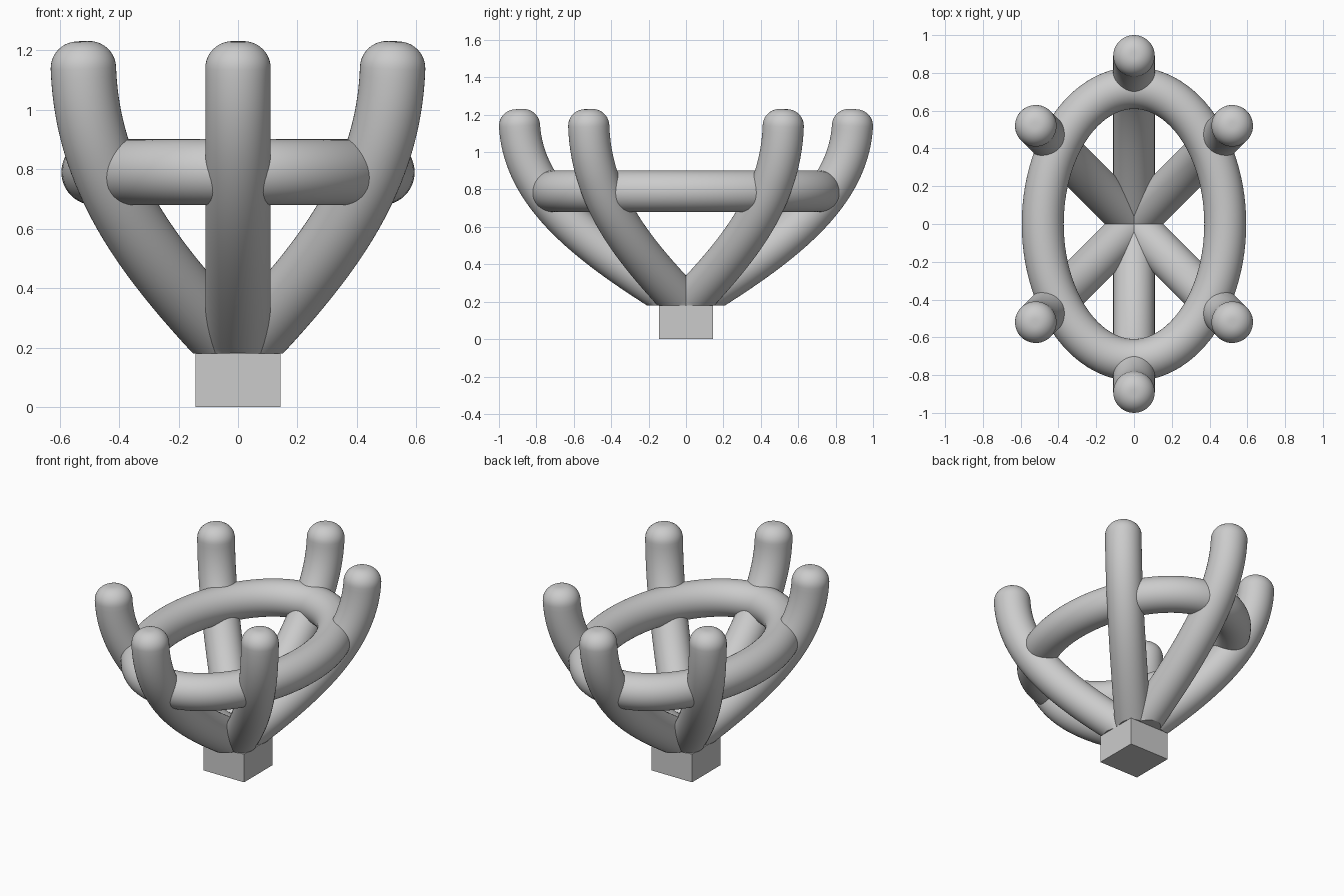
import bpy, bmesh
from math import sin, cos, pi, atan2
from mathutils import Vector

if "Cube" in bpy.data.objects:
    bpy.data.objects.remove(bpy.data.objects["Cube"])

R = 0.11        # tube radius
SIDES = 48
BASE_Z = 0.18
UP = Vector((0, 0, 1))


def bridge(bm, a, b):
    n = len(a)
    for i in range(n):
        j = (i + 1) % n
        bm.faces.new((a[i], a[j], b[j], b[i]))


def ring_verts(bm, centre, u, v, r):
    return [bm.verts.new(centre + u * (r * cos(2 * pi * k / SIDES)) + v * (r * sin(2 * pi * k / SIDES)))
            for k in range(SIDES)]


def finish(bm, name, smooth=True):
    bmesh.ops.recalc_face_normals(bm, faces=bm.faces)
    mesh = bpy.data.meshes.new(name)
    bm.to_mesh(mesh)
    bm.free()
    ob = bpy.data.objects.new(name, mesh)
    bpy.context.collection.objects.link(ob)
    if smooth:
        bpy.context.view_layer.objects.active = ob
        ob.select_set(True)
        bpy.ops.object.shade_smooth_by_angle(angle=0.6)
        ob.select_set(False)
    return ob


def prong(name, tip_x, tip_y):
    """Curved tube from the base centre to a rounded tip, cut flat on the base."""
    tip = Vector((tip_x, tip_y, 0))
    side = UP.cross(tip).normalized()
    p = [tip * h + UP * z for h, z in ((0, BASE_Z), (0.55, 0.478), (0.974, 0.75), (1, 1.14))]
    bm = bmesh.new()
    rings = []
    steps = 40
    for i in range(steps + 1):
        t = i / steps
        s = 1 - t
        c = p[0] * s**3 + p[1] * 3 * s * s * t + p[2] * 3 * s * t * t + p[3] * t**3
        tan = ((p[1] - p[0]) * s * s + (p[2] - p[1]) * 2 * s * t + (p[3] - p[2]) * t * t).normalized()
        v = tan.cross(side)
        ring = ring_verts(bm, c, side, v, R)
        # keep the lowest rings on or above the flat base plane
        for vert in ring:
            if i == 0 or vert.co.z < BASE_Z:
                vert.co -= tan * ((vert.co.z - BASE_Z) / tan.z)
        rings.append(ring)
    # rounded tip with a tiny flat top
    b = 0.09
    for k in range(1, 11):
        a = k / 10 * pi / 2
        rings.append(ring_verts(bm, p[3] + tan * (b * sin(a)), side, v, R - b + b * cos(a)))
    for a, c in zip(rings, rings[1:]):
        bridge(bm, a, c)
    bm.faces.new(rings[0])
    bm.faces.new(rings[-1])
    bmesh.ops.remove_doubles(bm, verts=bm.verts, dist=1e-5)
    return finish(bm, name)


# Square base block
bm = bmesh.new()
bmesh.ops.create_cube(bm, size=1)
for vert in bm.verts:
    vert.co = Vector((vert.co.x * 0.287, vert.co.y * 0.287, (vert.co.z + 0.5) * BASE_Z))
finish(bm, "base_block", smooth=False)

# Front and back prongs, then the four corner prongs
for sy, fb in ((-1, "front"), (1, "back")):
    prong(fb + "_prong", 0, sy * 0.89)
    for sx, lr in ((-1, "left"), (1, "right")):
        prong(f"{fb}_{lr}_prong", sx * 0.52, sy * 0.52)

# Oval support ring
bm = bmesh.new()
loops = []
for i in range(96):
    a = 2 * pi * i / 96
    centre = Vector((0.483 * cos(a), 0.72 * sin(a), 0.79))
    out = Vector((0.72 * cos(a), 0.483 * sin(a), 0)).normalized()
    loops.append(ring_verts(bm, centre, out, UP, R + 0.001))
for i in range(96):
    bridge(bm, loops[i], loops[(i + 1) % 96])
finish(bm, "oval_ring")
